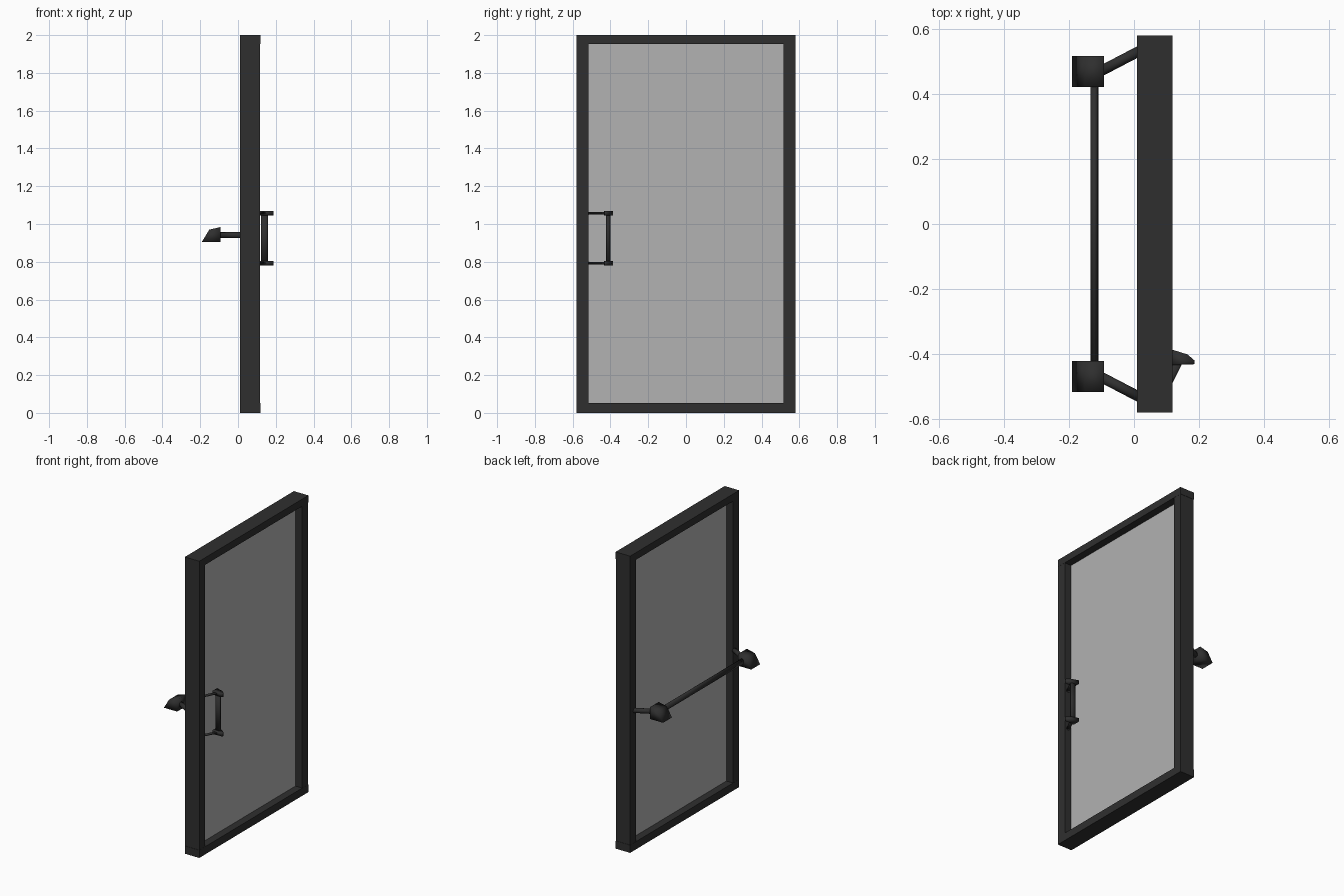
import bpy
import bmesh
from mathutils import Vector, Matrix

if "Cube" in bpy.data.objects:
    bpy.data.objects.remove(bpy.data.objects["Cube"])


def material(name, color):
    m = bpy.data.materials.new(name)
    m.diffuse_color = color
    m.use_nodes = True
    m.node_tree.nodes["Principled BSDF"].inputs["Base Color"].default_value = m.diffuse_color
    return m


DARK = material("dark_metal", (0.028, 0.028, 0.028, 1))
GLASS = material("grey_glass", (0.445, 0.445, 0.445, 1))


def finish(name, bm, mat, smooth=False):
    bmesh.ops.recalc_face_normals(bm, faces=bm.faces)
    me = bpy.data.meshes.new(name)
    bm.to_mesh(me)
    bm.free()
    ob = bpy.data.objects.new(name, me)
    bpy.context.collection.objects.link(ob)
    me.materials.append(mat)
    for p in me.polygons:
        p.use_smooth = smooth
    return ob


def box(name, lo, hi, mat=DARK):
    lo, hi = Vector(lo), Vector(hi)
    bm = bmesh.new()
    bmesh.ops.create_cube(bm, size=1, matrix=Matrix.Translation((lo + hi) / 2)
                          @ Matrix.Diagonal((*(hi - lo), 1)))
    return finish(name, bm, mat)


def prism(name, base, offset):
    # extrude a polygon of 3D points along an offset, softly shaded
    bm = bmesh.new()
    f = bm.faces.new([bm.verts.new(p) for p in base])
    r = bmesh.ops.extrude_face_region(bm, geom=[f], use_keep_orig=True)
    verts = [v for v in r["geom"] if isinstance(v, bmesh.types.BMVert)]
    bmesh.ops.translate(bm, verts=verts, vec=offset)
    return finish(name, bm, DARK, True)


def rod(name, a, b, rx, ry, segments=12):
    # elliptical rod; rx is measured along z (or along x for upright rods)
    a, b = Vector(a), Vector(b)
    d = (b - a).normalized()
    up = Vector((1, 0, 0)) if abs(d.z) > 0.5 else Vector((0, 0, 1))
    side = d.cross(up).normalized()
    rot = Matrix((up, side, up.cross(side))).transposed().to_4x4()
    bm = bmesh.new()
    bmesh.ops.create_cone(bm, cap_ends=True, segments=segments, radius1=1, radius2=1,
                          depth=(b - a).length,
                          matrix=Matrix.Translation((a + b) / 2) @ rot @ Matrix.Diagonal((rx, ry, 1, 1)))
    return finish(name, bm, DARK, True)


# Door frame
box("top_rail", (0.01, -0.581, 1.952), (0.118, 0.581, 2))
box("bottom_rail", (0.01, -0.581, 0), (0.118, 0.581, 0.052))
for side, s in (("left", -1), ("right", 1)):
    y0, y1 = sorted((s * 0.516, s * 0.579))
    box(side + "_stile", (0.011, y0, 0.052), (0.117, y1, 1.952))

# Glass panel
box("glass_panel", (0.06, -0.518, 0.05), (0.067, 0.518, 1.955), GLASS)

# Push bar on the -x side
wedge = [(-0.191, 0.906), (-0.152, 0.97), (-0.092, 0.984), (-0.092, 0.906)]
for side, s in (("left", -1), ("right", 1)):
    prism(side + "_push_block", [(x, s * 0.422, z) for x, z in wedge], (0, s * 0.095, 0))
    rod(side + "_push_arm", (-0.11, s * 0.467, 0.941), (0.03, s * 0.54, 0.941), 0.016, 0.016)
rod("push_bar", (-0.122, -0.43, 0.942), (-0.122, 0.43, 0.942), 0.02, 0.012)

# Pull handle on the +x side
cap = [(0.187, -0.432), (0.186, -0.42), (0.165, -0.402), (0.114, -0.386), (0.114, -0.435)]
for side, z in (("lower", 0.792), ("upper", 1.057)):
    prism(side + "_pull_cap", [(x, y, z - 0.0125) for x, y in cap], (0, 0, 0.025))
    rod(side + "_pull_arm", (0.138, -0.425, z), (0.09, -0.52, z), 0.006, 0.012)
rod("pull_bar", (0.14, -0.412, 0.79), (0.14, -0.412, 1.06), 0.019, 0.011)
